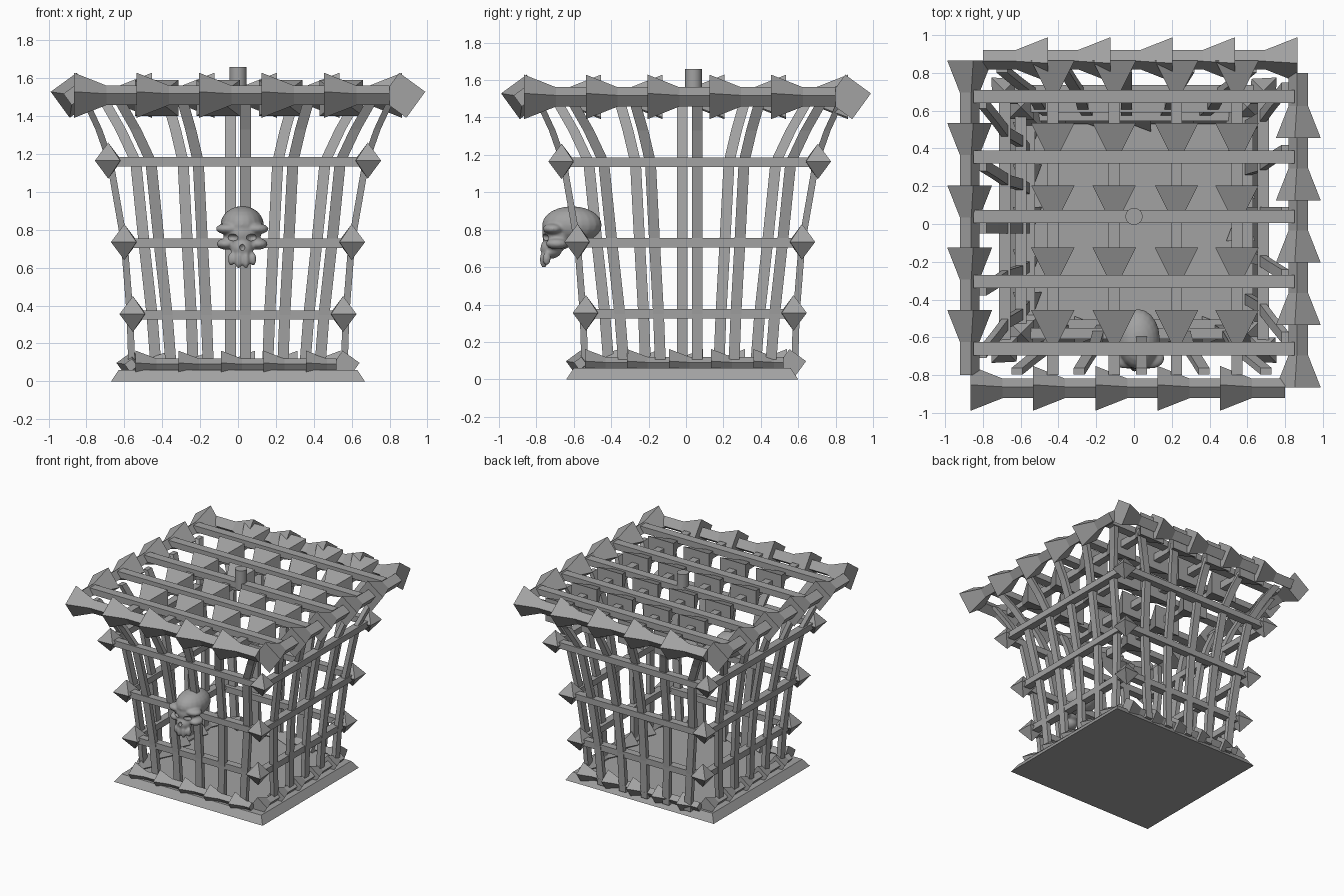
import bpy, bmesh, math
from mathutils import Matrix, Vector

cube = bpy.data.objects.get("Cube")
if cube:
    bpy.data.objects.remove(cube, do_unlink=True)

iron = bpy.data.materials.new("grey iron")
iron.use_nodes = True
GREY = (0.36, 0.36, 0.36, 1)
iron.diffuse_color = GREY
iron.node_tree.nodes["Principled BSDF"].inputs["Base Color"].default_value = GREY


def finish(name, bm):
    bmesh.ops.recalc_face_normals(bm, faces=bm.faces[:])
    me = bpy.data.meshes.new(name)
    bm.to_mesh(me)
    bm.free()
    me.materials.append(iron)
    ob = bpy.data.objects.new(name, me)
    bpy.context.collection.objects.link(ob)
    return ob


def loft(bm, sections):
    """Skin a list of four-point sections and cap both ends."""
    rings = [[bm.verts.new(p) for p in s] for s in sections]
    for a, b in zip(rings, rings[1:]):
        for i in range(4):
            j = (i + 1) % 4
            bm.faces.new((a[i], a[j], b[j], b[i]))
    bm.faces.new(rings[0][::-1])
    bm.faces.new(rings[-1])


def section(x, y, z, w, h, tilt=0):
    """Rectangle in the YZ plane at a given x."""
    c, s = math.cos(tilt), math.sin(tilt)
    pts = [(-w, -h), (w, -h), (w, h), (-w, h)]
    return [(x, y + u * c - v * s, z + u * s + v * c) for u, v in pts]


def box(bm, center, size):
    m = Matrix.Translation(center) @ Matrix.Diagonal((*size, 1))
    bmesh.ops.create_cube(bm, size=1, matrix=m)


def flared_bar(bm, y, z, x0, x1, step, length, wide, thin, tilt=0):
    """Bar along x carrying five flared spikes, wide end towards -x."""
    loft(bm, [section(x, y, z, *thin, tilt) for x in (x0, x1)])
    for i in range(5):
        x = x0 + i * step
        loft(bm, [section(x, y, z, *wide, tilt),
                  section(x + length, y, z, *thin, tilt)])


def turn(bm, quarter, dy=0):
    bm.transform(Matrix.Translation((0, dy, 0)) @ Matrix.Rotation(quarter * math.pi / 2, 4, "Z"))


SIDES = ("front", "right", "back", "left")
SIDE_NAMES = dict(zip(SIDES, ("front", "left", "back", "right")))
TILT = math.radians(36)
CAGE_Y = 0.02

# Floor plate with sloping edges
bm = bmesh.new()
loft(bm, [[(x * a, y * b - 0.02, z) for x, y in ((-1, -1), (1, -1), (1, 1), (-1, 1))]
          for a, b, z in ((0.67, 0.62, 0), (0.63, 0.58, 0.06))])
finish("floor_plate", bm)

# Curved upright: (height, distance from centre, spacing)
CURVE = [(0.04, 0.56, 0.195), (0.35, 0.57, 0.207), (0.73, 0.60, 0.228),
         (1.16, 0.675, 0.25), (1.33, 0.735, 0.29), (1.47, 0.80, 0.33)]

for q, side in enumerate(SIDES):
    label = SIDE_NAMES[side]
    # Upright bars
    bm = bmesh.new()
    for k in range(-2, 3):
        secs = []
        for z, r, s in CURVE:
            x = 0.04 + k * s
            secs.append([(x + u, -r + v, z) for u, v in
                         ((-0.029, -0.018), (0.029, -0.018), (0.029, 0.018), (-0.029, 0.018))])
        loft(bm, secs)
    turn(bm, q, CAGE_Y)
    finish(label + "_uprights", bm)

    # Flared rails around the top and the floor
    bm = bmesh.new()
    flared_bar(bm, -0.87, 1.51, -0.865, 0.80, 0.33, 0.17, (0.085, 0.085), (0.037, 0.037), TILT)
    turn(bm, q)
    finish(label + "_top_rail", bm)
    bm = bmesh.new()
    flared_bar(bm, -0.565, 0.085, -0.54, 0.52, 0.225, 0.11, (0.055, 0.055), (0.025, 0.025), TILT)
    turn(bm, q)
    finish(label + "_bottom_rail", bm)

# Horizontal hoops with pointed corner studs
for name, z, r in (("lower", 0.35, 0.555), ("middle", 0.73, 0.60), ("upper", 1.16, 0.685)):
    bm = bmesh.new()
    for q in range(4):
        spin = Matrix.Rotation(q * math.pi / 2, 4, "Z")
        part = bmesh.new()
        box(part, (0, -r, z), (2 * r, 0.06, 0.05))
        loft_tip = [Vector(v) for v in ((0.1, 0, 0), (0, 0.09, 0), (-0.1, 0, 0), (0, -0.09, 0))]
        diag = Matrix.Translation((r, -r, z + 0.005)) @ Matrix.Rotation(-math.pi / 4, 4, "Z")
        mid = [part.verts.new(diag @ v) for v in loft_tip]
        for h in (0.095, -0.095):
            tip = part.verts.new(diag @ Vector((0, 0, h)))
            for i in range(4):
                part.faces.new((mid[i], mid[(i + 1) % 4], tip))
        part.transform(spin)
        tmp = bpy.data.meshes.new("hoop_part")
        part.to_mesh(tmp)
        part.free()
        bm.from_mesh(tmp)
        bpy.data.meshes.remove(tmp)
    bm.transform(Matrix.Translation((0, CAGE_Y, 0)))
    finish(name + "_hoop", bm)

# Roof lattice: plain cross bars over spiked bars
bm = bmesh.new()
for y in (0.675, 0.355, 0.04, -0.305, -0.66):
    box(bm, (0, y, 1.53), (1.7, 0.07, 0.05))
finish("roof_cross_bars", bm)
bm = bmesh.new()
for x in (-0.43, -0.105, 0.225, 0.545):
    flared_bar(bm, x, 1.495, -0.865, 0.80, 0.33, 0.17, (0.115, 0.095), (0.03, 0.03))
turn(bm, 3)
finish("roof_spiked_bars", bm)

# Hanging peg
bm = bmesh.new()
bmesh.ops.create_cone(bm, cap_ends=True, segments=24, radius1=0.045, radius2=0.045, depth=0.16,
                      matrix=Matrix.Translation((0, 0.04, 1.58)))
peg = finish("hanging_peg", bm)


def blobs(name, parts):
    """Ellipsoids given as centre and radii, mirrored when off the middle line."""
    bm = bmesh.new()
    for (x, y, z), size in parts:
        for sx in ({1, -1} if x else {1}):
            m = Matrix.Translation((0.022 + sx * x, y, z)) @ Matrix.Diagonal((*size, 1))
            bmesh.ops.create_uvsphere(bm, u_segments=20, v_segments=12, radius=1, matrix=m)
    return finish(name, bm)


# Skull ornament
skull = blobs("skull", [
    ((0, -0.61, 0.825), (0.115, 0.16, 0.10)),
    ((0, -0.68, 0.78), (0.10, 0.09, 0.09)),
    ((0.07, -0.71, 0.805), (0.07, 0.055, 0.03)),
    ((0.085, -0.69, 0.725), (0.05, 0.06, 0.03)),
    ((0, -0.72, 0.70), (0.06, 0.06, 0.055)),
    ((0.02, -0.76, 0.64), (0.019, 0.022, 0.045)),
    ((0.058, -0.745, 0.645), (0.017, 0.022, 0.035))])
sockets = blobs("skull_socket_cutter", [
    ((0.058, -0.785, 0.758), (0.04, 0.055, 0.024)),
    ((0, -0.80, 0.708), (0.018, 0.04, 0.022))])
sockets.hide_render = True
sockets.hide_viewport = True
remesh = skull.modifiers.new("blend", "REMESH")
remesh.mode = "VOXEL"
remesh.voxel_size = 0.008
remesh.use_smooth_shade = True
smooth = skull.modifiers.new("soften", "SMOOTH")
smooth.iterations = 4
cut = skull.modifiers.new("sockets", "BOOLEAN")
cut.operation = "DIFFERENCE"
cut.object = sockets

bpy.ops.object.select_all(action="DESELECT")
for ob in (peg, skull):
    ob.select_set(True)
bpy.context.view_layer.objects.active = peg
bpy.ops.object.shade_smooth_by_angle()
